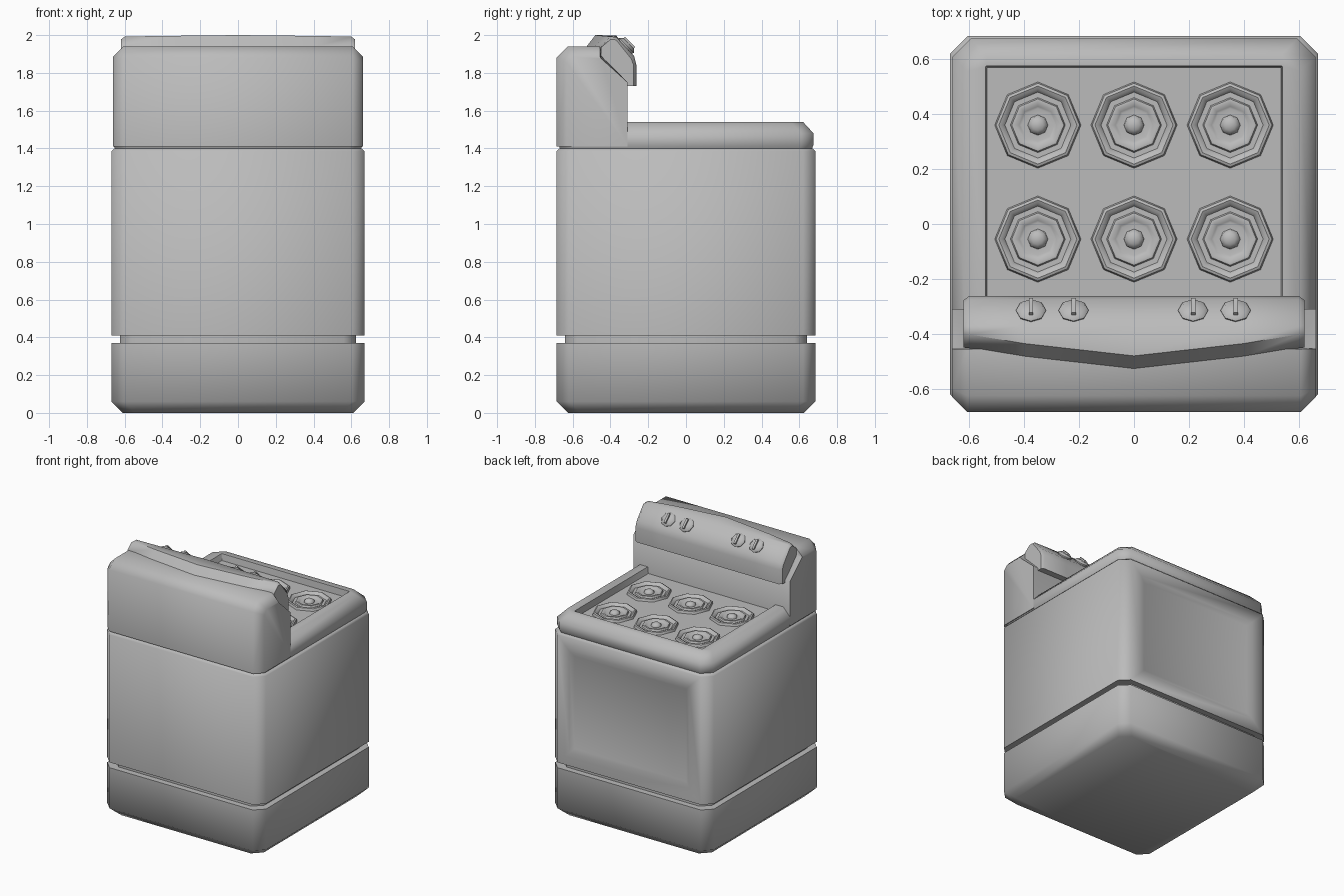
import bpy, bmesh, math
from mathutils import Matrix, Vector

cube = bpy.data.objects.get("Cube")
if cube:
    bpy.data.objects.remove(cube, do_unlink=True)

enamel = bpy.data.materials.new("grey_enamel")
enamel.use_nodes = True
GREY = (0.5, 0.5, 0.5, 1)
enamel.diffuse_color = GREY
enamel.node_tree.nodes["Principled BSDF"].inputs["Base Color"].default_value = GREY

HX, HY = 0.67, 0.685      # half width and half depth of the cabinet


def finish(name, bm, angle=50):
    bmesh.ops.recalc_face_normals(bm, faces=bm.faces)
    mesh = bpy.data.meshes.new(name)
    bm.to_mesh(mesh)
    bm.free()
    mesh.materials.append(enamel)
    obj = bpy.data.objects.new(name, mesh)
    bpy.context.collection.objects.link(obj)
    bpy.ops.object.select_all(action='DESELECT')
    obj.select_set(True)
    bpy.context.view_layer.objects.active = obj
    bpy.ops.object.shade_smooth_by_angle(angle=math.radians(angle))
    return obj


def skin(rings):
    """Closed skin through equal-sized rings of points."""
    bm = bmesh.new()
    loops = [[bm.verts.new(p) for p in ring] for ring in rings]
    n = len(loops[0])
    for a, b in zip(loops, loops[1:]):
        for i in range(n):
            j = (i + 1) % n
            bm.faces.new((a[i], a[j], b[j], b[i]))
    bm.faces.new(loops[0])
    bm.faces.new(loops[-1])
    return bm


def plate(z, x, y0, y1, c):
    """Rectangle with cut corners at height z."""
    return [(x - c, y0, z), (x, y0 + c, z), (x, y1 - c, z), (x - c, y1, z),
            (c - x, y1, z), (-x, y1 - c, z), (-x, y0 + c, z), (c - x, y0, z)]


def level(z, inset):
    return plate(z, HX - inset, inset - HY, HY - inset, 0.065)


def lathe(profile, sides=8):
    """Turn a radius/height profile about z; the last point is the tip."""
    bm = bmesh.new()
    rings = []
    for r, z in profile[:-1]:
        rings.append([bm.verts.new((r * math.cos(math.tau * i / sides),
                                    r * math.sin(math.tau * i / sides), z))
                      for i in range(sides)])
    tip = bm.verts.new((0, 0, profile[-1][1]))
    for i in range(sides):
        j = (i + 1) % sides
        for a, b in zip(rings, rings[1:]):
            bm.faces.new((a[i], a[j], b[j], b[i]))
        bm.faces.new((rings[-1][i], rings[-1][j], tip))
    return bm


# Cabinet: lower drawer, recessed gap and oven body
finish("lower_drawer", skin([level(0, 0.06), level(0.06, 0), level(0.37, 0)]))
finish("gap_band", skin([level(0.365, 0.045), level(0.415, 0.045)]))

body = skin([level(0.41, 0), level(1.385, 0), level(1.4, 0.015)])
bmesh.ops.recalc_face_normals(body, faces=body.faces)
door = max((f for f in body.faces if f.normal.y > 0.9), key=lambda f: f.calc_area())
bmesh.ops.inset_region(body, faces=[door], thickness=0.14)
bmesh.ops.inset_region(body, faces=[door], thickness=0.05, depth=-0.015)
finish("oven_body", body)

# Cooktop with a sunken tray
FLOOR = 1.49
finish("cooktop", skin([
    level(1.395, 0.02), level(1.42, 0.01), level(1.48, 0.01), level(1.54, 0.065),
    plate(1.54, 0.54, -0.33, 0.575, 0.003), plate(FLOOR, 0.535, -0.33, 0.57, 0.003)]))


# Backsplash, its side edges cut at the rear and top
def splash(x, c):
    back, top = c - HY, 1.94 - c
    return [(x, back, 1.41), (x, back, 1.88 - c / 2), (x, back + 0.06 - c / 2, top),
            (x, -0.455, top), (x, -0.45, 1.89 - c / 4), (x, -0.31, 1.75), (x, -0.31, 1.41)]


EDGE = HX - 0.008
finish("backsplash", skin([splash(-EDGE, 0.055), splash(0.055 - EDGE, 0),
                           splash(EDGE - 0.055, 0), splash(EDGE, 0.055)]))


# Control panel with a bowed rear edge
def panel(x, back, trim):
    top = 2.0 - 0.1 * (back + 0.53) - trim
    return [(x, back, 1.935), (x, back + 0.05, top), (x, -0.37, top - 0.002),
            (x, -0.275 - trim, 1.89 - trim), (x, -0.262 - trim, 1.84), (x, -0.262 - trim, 1.73),
            (x, -0.345, 1.73), (x, -0.345, 1.78), (x, -0.45, 1.89)]


stations = [(0.4, 0.485, 0), (0.6, 0.452, 0), (0.62, 0.45, 0.015)]
rings = [panel(-x, -b, t) for x, b, t in reversed(stations)]
rings += [panel(0, -0.53, 0)] + [panel(x, -b, t) for x, b, t in stations]
finish("control_panel", skin(rings))

# Burners: two raised rings around a small dome
BURNER = [(0.157, 0), (0.152, 0.018), (0.142, 0.022), (0.13, 0.016), (0.12, 0.002),
          (0.1, 0.002), (0.095, 0.014), (0.085, 0.016), (0.068, 0.004), (0.06, 0.002),
          (0.037, 0.002), (0.034, 0.014), (0.02, 0.024), (0, 0.027)]
for row, y in (("front", 0.36), ("rear", -0.055)):
    for side, x in (("right", -0.35), ("middle", 0), ("left", 0.35)):
        bm = lathe(BURNER)
        bmesh.ops.translate(bm, verts=bm.verts, vec=(x, y, FLOOR))
        finish(f"{row}_{side}_burner", bm)

# Knobs with a grip ridge, set on the sloping face of the panel
tilt = Matrix.Rotation(math.radians(-45), 4, 'X')
for i, x in enumerate((-0.375, -0.22, 0.215, 0.37)):
    bm = lathe([(0.045, -0.02), (0.055, 0.008), (0.043, 0.022), (0, 0.024)])
    size = Matrix.Diagonal(Vector((0.016, 0.075, 0.02, 1)))
    bmesh.ops.create_cube(bm, size=1, matrix=Matrix.Translation((0, 0, 0.025)) @ size)
    bmesh.ops.transform(bm, verts=bm.verts, matrix=Matrix.Translation((x, -0.32, 1.94)) @ tilt)
    finish(f"knob_{i + 1}", bm)
